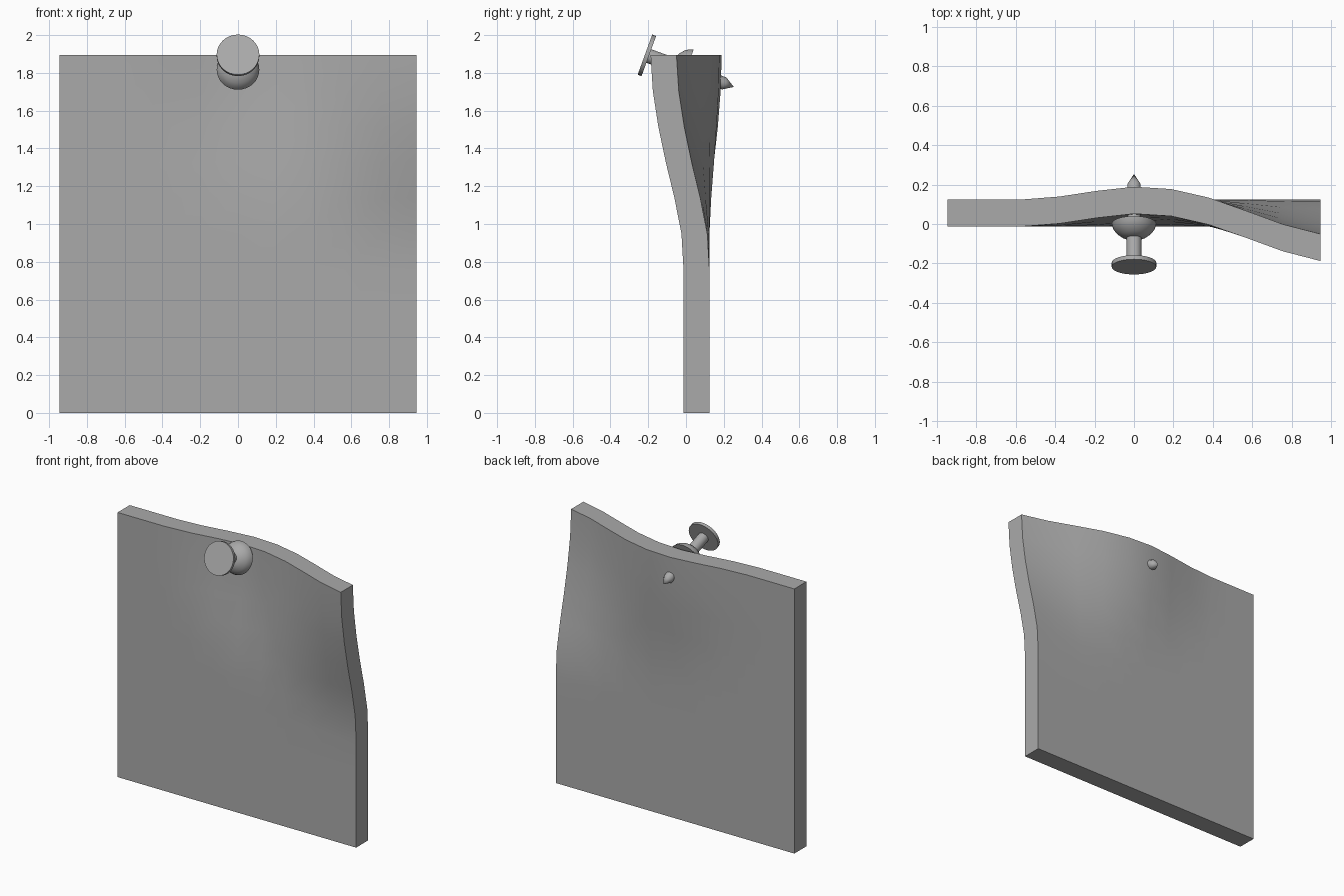
import bpy, bmesh, math
from mathutils import Matrix, Vector

old = bpy.data.objects.get("Cube")
if old:
    bpy.data.objects.remove(old, do_unlink=True)

GREY = (0.4, 0.4, 0.4, 1.0)
grey = bpy.data.materials.new("plain grey")
grey.use_nodes = True
grey.diffuse_color = GREY
grey.node_tree.nodes["Principled BSDF"].inputs["Base Color"].default_value = GREY


def finish(name, bm):
    """Turn a bmesh into a named, smooth shaded object with sharp edges."""
    bmesh.ops.recalc_face_normals(bm, faces=bm.faces)
    mesh = bpy.data.meshes.new(name)
    bm.to_mesh(mesh)
    bm.free()
    mesh.materials.append(grey)
    obj = bpy.data.objects.new(name, mesh)
    bpy.context.collection.objects.link(obj)
    bpy.ops.object.select_all(action='DESELECT')
    obj.select_set(True)
    bpy.context.view_layer.objects.active = obj
    bpy.ops.object.shade_smooth_by_angle(angle=math.radians(35))
    return obj


# Paper pad: a square sheet, pulled softly at two points on its top edge
WIDTH, HEIGHT, FRONT, THICK = 1.89, 1.895, -0.013, 0.137
PULLS = [(WIDTH / 2, 1.1, -0.209), (0.35, 0.95, 0.11)]  # x, radius, amount


def curl(x, z):
    total = 0
    for px, radius, amount in PULLS:
        t = max(0, 1 - math.hypot(x - px, z - HEIGHT) / radius)
        total += amount * t * t * (3 - 2 * t)
    return total


bm = bmesh.new()
bmesh.ops.create_grid(bm, x_segments=10, y_segments=10, size=0.5)
for v in bm.verts:
    x, z = v.co.x * WIDTH, (v.co.y + 0.5) * HEIGHT
    v.co = (x, FRONT + curl(x, z), z)
back = bmesh.ops.extrude_face_region(bm, geom=bm.faces[:], use_keep_orig=True)
back_verts = [g for g in back["geom"] if isinstance(g, bmesh.types.BMVert)]
bmesh.ops.translate(bm, verts=back_verts, vec=(0, THICK, 0))
finish("paper_pad", bm)

# Push pin: turned parts along one tilted axis, measured from the head centre
PIN = (Matrix.Translation(Vector((0, -0.207, 1.893)))
       @ Matrix.Rotation(math.radians(-110), 4, 'X'))


def turned(name, profile):
    """Spin (radius, distance) points around the pin axis."""
    bm = bmesh.new()
    verts = [bm.verts.new((r, 0, s)) for r, s in profile]
    edges = [bm.edges.new(pair) for pair in zip(verts, verts[1:])]
    bmesh.ops.spin(bm, geom=verts + edges, cent=(0, 0, 0), axis=(0, 0, 1),
                   angle=math.tau, steps=32, use_duplicate=False)
    bmesh.ops.remove_doubles(bm, verts=bm.verts, dist=0.0005)
    bmesh.ops.transform(bm, matrix=PIN, verts=bm.verts)
    return finish(name, bm)


turned("pin_head", [(0, -0.011), (0.113, -0.011), (0.113, 0.011), (0, 0.011)])
turned("pin_neck", [(0, 0.005), (0.038, 0.005), (0.038, 0.15), (0, 0.15)])
turned("pin_collar", [(0, 0.143), (0.038, 0.143), (0.068, 0.158), (0.092, 0.178),
                      (0.107, 0.2), (0.113, 0.222), (0, 0.222)])
turned("pin_needle", [(0, 0.2), (0.034, 0.2), (0.034, 0.435), (0, 0.49)])
